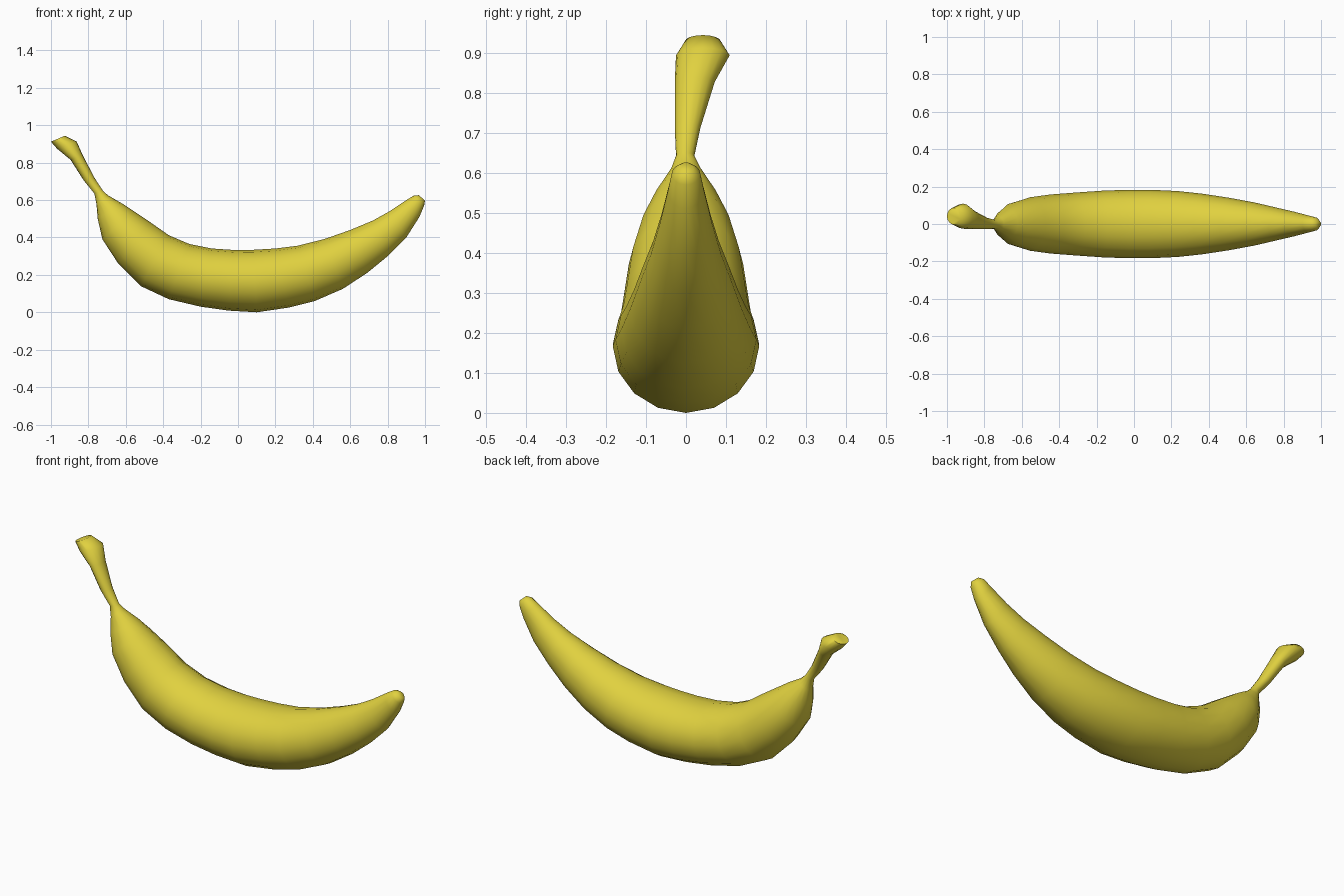
import bpy, bmesh, math
from mathutils import Vector

SIDES = 16

# Ribs along the banana: inner x, z, outer x, z, half width, y centre
STEM = [
    (-0.925, 0.944, -1.0, 0.912, 0.045, 0.042),
    (-0.862, 0.912, -0.968, 0.875, 0.067, 0.042),
    (-0.830, 0.840, -0.895, 0.815, 0.050, 0.022),
    (-0.768, 0.720, -0.825, 0.705, 0.032, 0.004),
    (-0.722, 0.650, -0.768, 0.635, 0.023, -0.002),
]
BODY = [
    (-0.695, 0.625, -0.757, 0.580, 0.040),
    (-0.620, 0.582, -0.750, 0.500, 0.080),
    (-0.560, 0.542, -0.725, 0.390, 0.115),
    (-0.470, 0.482, -0.640, 0.260, 0.143),
    (-0.370, 0.412, -0.520, 0.140, 0.158),
    (-0.260, 0.365, -0.370, 0.070, 0.168),
    (-0.140, 0.341, -0.200, 0.030, 0.178),
    (-0.020, 0.333, -0.050, 0.009, 0.183),
    (0.080, 0.334, 0.100, 0.000, 0.183),
    (0.200, 0.341, 0.270, 0.025, 0.176),
    (0.320, 0.356, 0.410, 0.060, 0.162),
    (0.460, 0.391, 0.560, 0.125, 0.140),
    (0.600, 0.440, 0.690, 0.210, 0.115),
    (0.720, 0.490, 0.800, 0.300, 0.088),
    (0.810, 0.540, 0.900, 0.400, 0.066),
    (0.900, 0.600, 0.970, 0.510, 0.045),
    (0.940, 0.624, 0.995, 0.570, 0.036),
    (0.967, 0.626, 1.000, 0.597, 0.018),
]


def add_ring(bm, ix, iz, ox, oz, width, yc=0.0):
    inner, outer = Vector((ix, yc, iz)), Vector((ox, yc, oz))
    mid, axis = (inner + outer) / 2, (inner - outer) / 2
    side = Vector((0, width, 0))
    angles = [math.tau * i / SIDES for i in range(SIDES)]
    return [bm.verts.new(mid + axis * math.cos(a) + side * math.sin(a)) for a in angles]


# Banana skin: one lofted surface from stem to tip
bm = bmesh.new()
rings = [add_ring(bm, *rib) for rib in STEM + BODY]
for a, b in zip(rings, rings[1:]):
    for i in range(SIDES):
        j = (i + 1) % SIDES
        bm.faces.new((a[i], a[j], b[j], b[i]))
bm.faces.new(rings[0])
bm.faces.new(rings[-1])
bmesh.ops.recalc_face_normals(bm, faces=bm.faces[:])
mesh = bpy.data.meshes.new("banana")
bm.to_mesh(mesh)
bm.free()

banana = bpy.data.objects.new("banana", mesh)
bpy.context.collection.objects.link(banana)

# Yellow peel
peel = bpy.data.materials.new("yellow_peel")
peel.diffuse_color = (0.75, 0.64, 0.05, 1)
mesh.materials.append(peel)

bpy.context.view_layer.objects.active = banana
banana.select_set(True)
bpy.ops.object.shade_smooth_by_angle(angle=math.radians(60))
